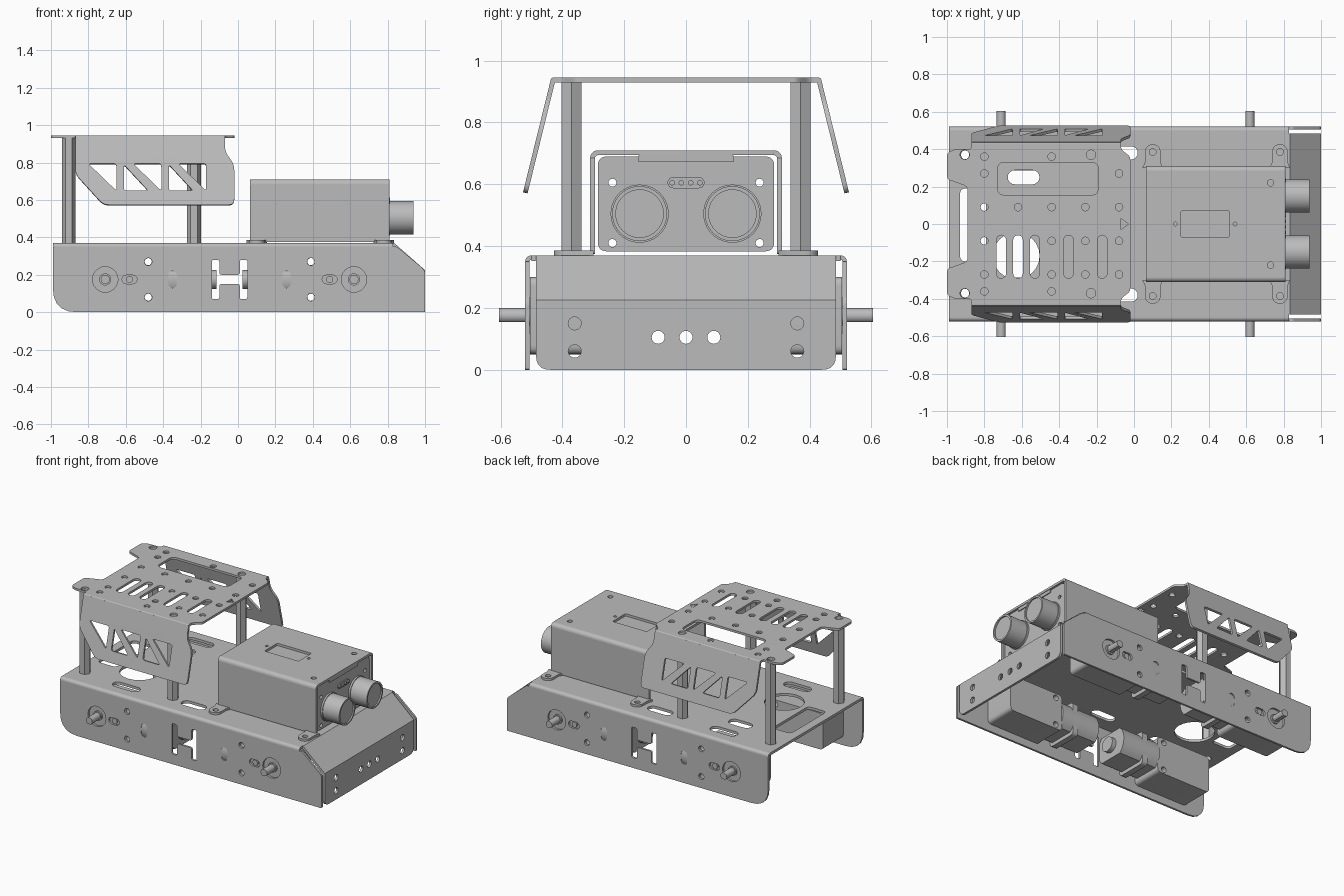
import bpy, bmesh
from math import sin, cos, pi, radians
from mathutils import Matrix, Vector

if "Cube" in bpy.data.objects:
    bpy.data.objects.remove(bpy.data.objects["Cube"])

grey = bpy.data.materials.new("sheet_metal_grey")
grey.use_nodes = True
grey.diffuse_color = (0.5, 0.5, 0.5, 1)
grey.node_tree.nodes["Principled BSDF"].inputs["Base Color"].default_value = (0.5, 0.5, 0.5, 1)

X, Y, Z = Vector((1, 0, 0)), Vector((0, 1, 0)), Vector((0, 0, 1))
SIDES = (("right", -1), ("left", 1))


# ---- outline helpers -------------------------------------------------------
def arc(cx, cy, r, a0=0, a1=360, n=24):
    full = abs(a1 - a0) == 360
    steps = [a0 + (a1 - a0) * i / n for i in range(n if full else n + 1)]
    return [(cx + r * cos(radians(a)), cy + r * sin(radians(a))) for a in steps]


def slot(cx, cy, length, r, upright=False):
    h = length / 2 - r
    if upright:
        return arc(cx, cy + h, r, 0, 180, 8) + arc(cx, cy - h, r, 180, 360, 8)
    return arc(cx + h, cy, r, -90, 90, 8) + arc(cx - h, cy, r, 90, 270, 8)


def rounded(points, r):
    """Round polygon corners; a third value in a point overrides the radius."""
    out = []
    for i, p in enumerate(points):
        c = Vector(p[:2])
        rad = p[2] if len(p) > 2 else r
        ends = []
        for q in (points[i - 1], points[(i + 1) % len(points)]):
            d = Vector(q[:2]) - c
            ends.append(c + d.normalized() * min(rad, d.length * 0.48))
        for k in range(6):
            t = k / 5
            out.append(tuple(ends[0] * (1 - t) ** 2 + c * 2 * t * (1 - t) + ends[1] * t * t))
    return out


def rect(x0, x1, y0, y1, r=0.01):
    return rounded([(x0, y0), (x1, y0), (x1, y1), (x0, y1)], r)


def mirror_y(points):
    return points + [(p[0], -p[1], *p[2:]) for p in reversed(points)]


# ---- sheet builder: outline with holes, given a thickness ------------------
def plate(name, outline, holes, thick, u, v, origin):
    curve = bpy.data.curves.new(name, "CURVE")
    curve.dimensions, curve.fill_mode, curve.extrude = "2D", "BOTH", thick / 2
    for loop in [outline] + holes:
        spline = curve.splines.new("POLY")
        spline.points.add(len(loop) - 1)
        for point, (a, b) in zip(spline.points, loop):
            point.co = (a, b, 0, 1)
        spline.use_cyclic_u = True
    temp = bpy.data.objects.new(name, curve)
    bpy.context.collection.objects.link(temp)
    graph = bpy.context.evaluated_depsgraph_get()
    mesh = bpy.data.meshes.new_from_object(temp.evaluated_get(graph))
    bpy.data.objects.remove(temp)
    n = u.cross(v).normalized()
    matrix = Matrix((u, v, n)).transposed().to_4x4()
    matrix.translation = Vector(origin)
    mesh.transform(matrix)
    bm = bmesh.new()
    bm.from_mesh(mesh)
    bmesh.ops.remove_doubles(bm, verts=bm.verts, dist=1e-5)
    bmesh.ops.recalc_face_normals(bm, faces=bm.faces)
    bm.to_mesh(mesh)
    bm.free()
    mesh.shade_smooth()
    mesh.set_sharp_from_angle(angle=radians(32))
    mesh.materials.clear()
    mesh.materials.append(grey)
    obj = bpy.data.objects.new(name, mesh)
    bpy.context.collection.objects.link(obj)
    return obj


def flat(name, outline, holes, z0, z1):
    return plate(name, outline, holes, z1 - z0, X, Y, (0, 0, (z0 + z1) / 2))


def upright(name, outline, holes, y0, y1):
    return plate(name, outline, holes, abs(y1 - y0), X, Z, (0, (y0 + y1) / 2, 0))


def across(name, outline, holes, x0, x1):
    return plate(name, outline, holes, abs(x1 - x0), Y, Z, ((x0 + x1) / 2, 0, 0))


def bend(name, s, y, z, r, t, x0, x1):
    """Quarter-round sheet bend with its centre at (y, z)."""
    ring = arc(y, z, r, 0, 90, 6) + arc(y, z, r - t, 90, 0, 6)
    across(name, [(s * a, b) for a, b in ring], [], x0, x1)


# ---- chassis ---------------------------------------------------------------
holes = [rect(-0.93, -0.79, -0.2, 0.19, 0.03), arc(-0.63, -0.17, 0.125), slot(-0.59, 0.25, 0.17, 0.038)]
for s in (-1, 1):
    holes += [slot(-0.57, s * 0.4, 0.2, 0.035), slot(-0.07, s * 0.38, 0.18, 0.035),
              arc(-0.9, s * 0.37, 0.025)]
flat("chassis_top", rect(-0.99, 0.83, -0.5, 0.5, 0.005), holes, 0.352, 0.37)

MID = -0.045  # the drive units mirror about this x
wall = rounded([(-0.99, 0, 0.13), (1, 0), (1, 0.225, 0.02), (0.85, 0.35), (-0.99, 0.35)], 0.008)
for side, s in SIDES:
    h = [(0.055, 0.07), (0.095, 0.07), (0.095, 0.28), (0.055, 0.28), (0.055, 0.2), (-0.055, 0.2)]
    h_cut = [(MID + a, b) for a, b in h + [(-0.055, 0.28), (-0.095, 0.28), (-0.095, 0.07),
                                           (-0.055, 0.07), (-0.055, 0.15), (0.055, 0.15)]]
    cuts = [rounded(h_cut, 0.012)]
    for m in (-1, 1):
        cuts += [arc(MID + m * 0.665, 0.175, 0.068), slot(MID + m * 0.535, 0.175, 0.08, 0.023),
                 slot(MID + m * 0.305, 0.175, 0.09, 0.023, True)]
        cuts += [arc(MID + m * 0.435, z, 0.02) for z in (0.08, 0.27)]
    upright(side + "_wall", wall, cuts, s * 0.506, s * 0.52)
    bend(side + "_wall_bend", s, 0.5, 0.35, 0.02, 0.014, -0.99, 0.83)

    # geared motors on the inner face of the wall
    for end, m in (("rear", -1), ("front", 1)):
        tag = f"{side}_{end}_"
        x0, x1 = sorted((MID + m * 0.385, MID + m * 0.8))
        bores = [arc(MID + m * 0.435, z, 0.019) for z in (0.08, 0.27)]
        upright(tag + "gearbox", rect(x0, x1, 0.05, 0.3, 0.03), bores, s * 0.285, s * 0.504)
        xs = MID + m * 0.665
        upright(tag + "hub", arc(xs, 0.175, 0.032), [], s * 0.5, s * 0.515)
        upright(tag + "axle", arc(xs, 0.175, 0.024, -60, 240), [], s * 0.49, s * 0.605)
        upright(tag + "peg", arc(MID + m * 0.535, 0.175, 0.019), [], s * 0.5, s * 0.515)
        can = arc(s * 0.395, 0.175, 0.125, -46, 46, 10) + arc(s * 0.395, 0.175, 0.125, 134, 226, 10)
        across(tag + "motor_can", can, [], MID + m * 0.1, MID + m * 0.39)
        across(tag + "motor_cap", arc(s * 0.395, 0.175, 0.05), [], MID + m * 0.07, MID + m * 0.11)
        strap = rect(*sorted((s * 0.28, s * 0.503)), 0.06, 0.29, 0.03)
        across(tag + "motor_strap", strap, [], MID + m * 0.26, MID + m * 0.3)

# nose: folded slope and bumper face
nose = [(0.82, 0.37), (0.835, 0.37), (1, 0.225), (1, 0.2), (0.984, 0.2), (0.984, 0.217), (0.83, 0.352), (0.82, 0.352)]
upright("nose_slope", nose, [], -0.485, 0.485)
holes = [arc(y, 0.105, 0.021) for y in (-0.09, 0, 0.09)]
holes += [arc(y, z, 0.021) for y in (-0.36, 0.36) for z in (0.06, 0.15)]
face = rounded([(-0.485, 0.2, 0), (-0.485, 0), (0.485, 0), (0.485, 0.2, 0)], 0.045)
across("nose_face", [p for i, p in enumerate(face) if 5 <= i <= 18], holes, 0.984, 1)

# ---- upper deck ------------------------------------------------------------
edge = [(-0.02, 0.33), (-0.02, 0.36), (-0.07, 0.4), (-0.07, 0.43, 0), (-0.87, 0.43, 0), (-0.87, 0.4),
        (-0.96, 0.4), (-1, 0.38), (-1, 0.24), (-0.89, 0.2)]
holes = [rect(-0.73, -0.19, 0.155, 0.33, 0.04), [(-0.07, 0.03), (-0.03, 0), (-0.07, -0.03)]]
holes += [slot(x, -0.175, 0.23, 0.026, True) for x in (-0.71, -0.62, -0.53, -0.35, -0.17)]
dots = [(-0.8, 0.36), (-0.8, 0.27), (-0.8, 0.09), (-0.44, 0.36), (-0.08, 0.27), (-0.08, 0.09)]
holes += [arc(x, s * y, 0.02, n=16) for x, y in dots for s in (-1, 1)]
holes += [arc(x, y, 0.02, n=16) for x, y in ((-0.62, 0.09), (-0.44, 0.09), (-0.26, 0.09),
                                            (-0.44, -0.09), (-0.44, -0.27), (-0.26, -0.09), (-0.26, -0.27))]
holes += [arc(x, s * 0.37, 0.025) for x in (-0.905, -0.23) for s in (-1, 1)]
flat("upper_deck", rounded(mirror_y(edge), 0.02), holes, 0.93, 0.945)

TOP = 0.9375
flange = [(-0.87, 0, 0), (-0.87, -0.2), (-0.72, -0.365), (-0.02, -0.365), (-0.02, -0.15), (-0.07, -0.08), (-0.07, 0, 0)]
windows = [[(-0.8, -0.145), (-0.65, -0.145), (-0.65, -0.29)]]
for x in (-0.61, -0.37):
    windows += [[(x, -0.15), (x, -0.29), (x + 0.13, -0.29)],
                [(x + 0.05, -0.145), (x + 0.2, -0.145), (x + 0.2, -0.29)]]
windows = [rounded(w, 0.015) for w in windows]
for side, s in SIDES:
    lean = Vector((0, -s * 0.246, 1))
    plate(side + "_deck_flange", rounded(flange, 0.03), windows, 0.015, X, lean, (0, s * 0.43, TOP))
    across(side + "_deck_bend", arc(s * 0.43, TOP, 0.0075, n=12), [], -0.87, -0.07)
    for end, x in (("rear", -0.905), ("front", -0.235)):
        bore = [arc(x, s * 0.37, 0.024)] if end == "rear" else []
        flat(f"{side}_{end}_pillar", arc(x, s * 0.37, 0.037, n=6), bore, 0.368, 0.932)

# ---- sensor housing --------------------------------------------------------
holes = [rect(0.25, 0.51, -0.07, 0.07)]
holes += [arc(x, y, r, n=16) for x, y, r in ((0.73, 0.22, 0.017), (0.73, -0.22, 0.017), (0.22, 0, 0.01), (0.54, 0, 0.01))]
flat("housing_top", rect(0.065, 0.81, -0.285, 0.285, 0.003), holes, 0.694, 0.71)
flat("display_panel", rect(0.24, 0.52, -0.09, 0.09), [], 0.685, 0.692)
for side, s in SIDES:
    upright(side + "_housing_side", rect(0.065, 0.81, 0.375, 0.685, 0.003), [], s * 0.294, s * 0.31)
    bend(side + "_housing_bend", s, 0.285, 0.685, 0.025, 0.016, 0.065, 0.81)
    for end, x in (("rear", 0.1), ("front", 0.78)):
        tab = arc(x, s * 0.385, 0.042, 0, s * 180, 14) + [(x - 0.042, s * 0.33), (x - 0.055, s * 0.3),
                                                         (x + 0.055, s * 0.3), (x + 0.042, s * 0.33)]
        flat(f"{side}_{end}_foot", tab, [arc(x, s * 0.385, 0.018)], 0.37, 0.385)

# sensor panel and the two round sensor barrels
holes = [arc(y, z, 0.013, n=16) for y in (-0.238, 0.238) for z in (0.41, 0.605)]
across("sensor_panel", rect(-0.285, 0.285, 0.383, 0.69, 0.03), holes, 0.785, 0.8)
across("panel_lip", rect(-0.155, 0.155, 0.672, 0.694, 0.005), [], 0.72, 0.806)
across("connector_strip", slot(0, 0.605, 0.12, 0.018), [], 0.8, 0.806)
for i in range(4):
    across(f"connector_pin_{i + 1}", arc(-0.045 + i * 0.03, 0.605, 0.009, n=12), [], 0.8, 0.814)
for side, s in SIDES:
    across(side + "_barrel_collar", arc(s * 0.15, 0.505, 0.094, n=40), [], 0.798, 0.812)
    across(side + "_barrel", arc(s * 0.15, 0.505, 0.089, n=40), [arc(s * 0.15, 0.505, 0.077, n=40)], 0.8, 0.937)
    across(side + "_barrel_face", arc(s * 0.15, 0.505, 0.08, n=40), [], 0.81, 0.928)
